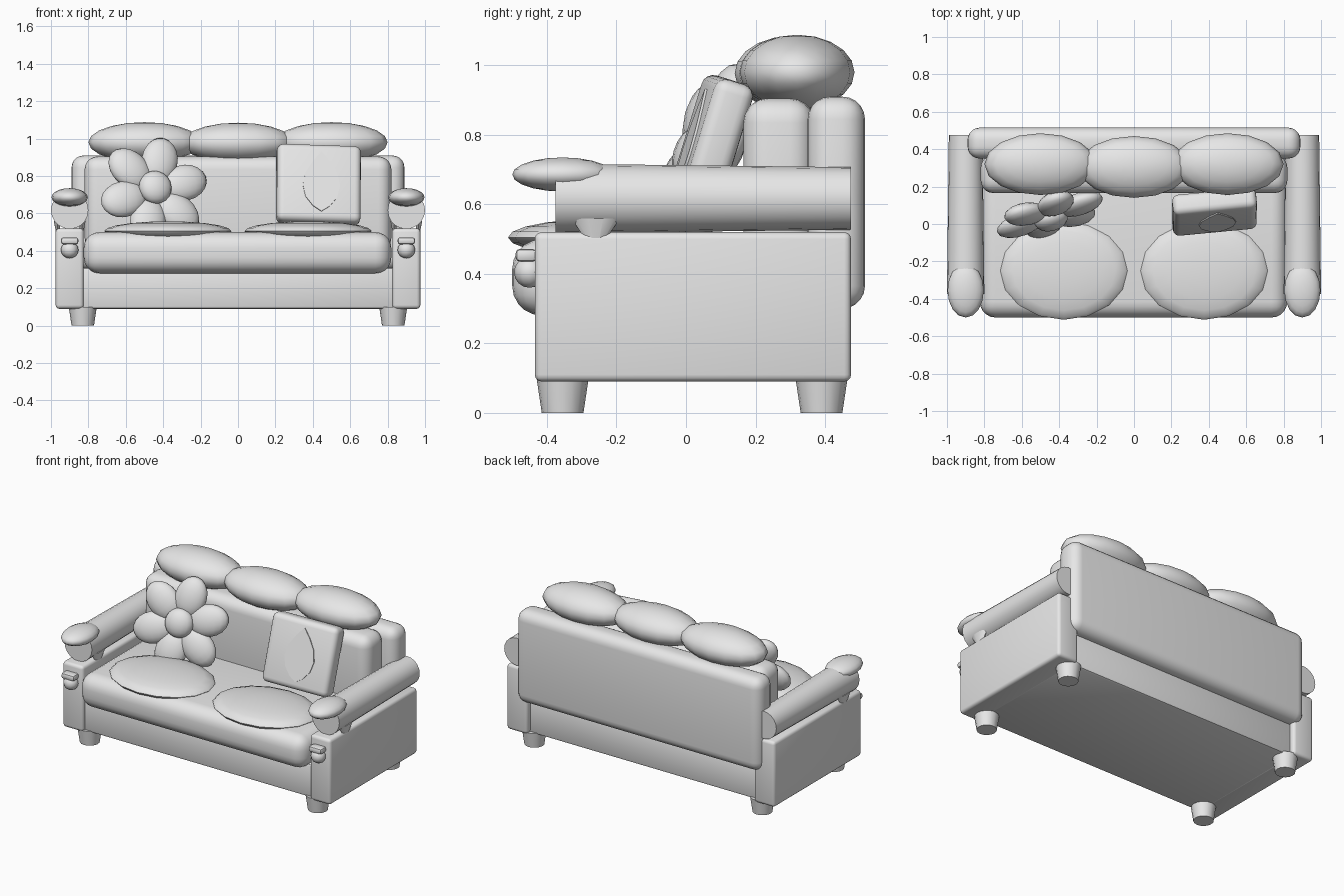
import bpy, bmesh, math
from mathutils import Matrix, Vector

if "Cube" in bpy.data.objects:
    bpy.data.objects.remove(bpy.data.objects["Cube"])

grey = bpy.data.materials.new("light_grey")
grey.diffuse_color = (0.8, 0.8, 0.8, 1)
grey.use_nodes = True
grey.node_tree.nodes["Principled BSDF"].inputs["Base Color"].default_value = grey.diffuse_color


def finish(name, bm, mat=Matrix(), angle=40):
    bm.transform(mat)
    bmesh.ops.recalc_face_normals(bm, faces=bm.faces)
    me = bpy.data.meshes.new(name)
    bm.to_mesh(me)
    bm.free()
    me.materials.append(grey)
    ob = bpy.data.objects.new(name, me)
    bpy.context.collection.objects.link(ob)
    bpy.ops.object.select_all(action='DESELECT')
    ob.select_set(True)
    bpy.context.view_layer.objects.active = ob
    bpy.ops.object.shade_smooth_by_angle(angle=math.radians(angle))
    return ob


def box(name, lo, hi, bevel, seg=4, mat=Matrix()):
    """Rounded box between two corners."""
    lo, hi = Vector(lo), Vector(hi)
    bm = bmesh.new()
    bmesh.ops.create_cube(bm, size=1)
    bm.transform(Matrix.Translation((lo + hi) / 2) @ Matrix.Diagonal((*(hi - lo), 1)))
    bmesh.ops.bevel(bm, geom=bm.edges[:], offset=bevel, segments=seg,
                    profile=0.5, affect='EDGES')
    return finish(name, bm, mat)


def ellipsoid(name, loc, radii, mat=Matrix(), u=16, v=10):
    bm = bmesh.new()
    bmesh.ops.create_uvsphere(bm, u_segments=u, v_segments=v, radius=1)
    return finish(name, bm, mat @ Matrix.Translation(loc) @ Matrix.Diagonal((*radii, 1)), 60)


def cone(name, loc, r1, r2, h, seg=16, mat=Matrix()):
    bm = bmesh.new()
    bmesh.ops.create_cone(bm, cap_ends=True, segments=seg, radius1=r1, radius2=r2, depth=h)
    return finish(name, bm, Matrix.Translation(loc) @ mat)


def rot(deg, axis):
    return Matrix.Rotation(math.radians(deg), 4, axis)


# Frame and main cushions
box("base", (-0.85, -0.41, 0.09), (0.85, 0.44, 0.31), 0.015, 2)
box("seat_cushion", (-0.825, -0.5, 0.28), (0.82, 0.40, 0.5), 0.085, 5)
box("back_panel", (-0.89, 0.35, 0.30), (0.89, 0.515, 0.91), 0.065, 5)
box("back_cushion", (-0.82, 0.165, 0.40), (0.82, 0.37, 0.905), 0.07, 5)

# Puffy headrest
for x, y, z in ((-0.5, 0.32, 0.98), (0, 0.305, 0.977), (0.5, 0.32, 0.98)):
    ellipsoid("headrest", (x, y, z), (0.30, 0.165, 0.108))

for s in (-1, 1):
    # Seat pads
    ellipsoid("seat_pad", (s * 0.375, -0.25, 0.505), (0.34, 0.262, 0.053))
    # Side panels and legs
    xs = sorted((s * 0.825, s * 0.975))
    box("side_panel", (xs[0], -0.435, 0.09), (xs[1], 0.475, 0.52), 0.02, 3)
    for y in (-0.355, 0.39):
        cone("leg", (s * 0.83, y, 0.05), 0.06, 0.075, 0.1)

    # Arm roll, tapering slightly towards the back
    bm = bmesh.new()
    bmesh.ops.create_cone(bm, cap_ends=True, segments=20, radius1=0.1, radius2=0.09, depth=0.85)
    finish("arm_roll", bm, Matrix.Translation((s * 0.9, 0.05, 0.617)) @ rot(-90, 'X'))
    ellipsoid("arm_pad", (s * 0.9, -0.355, 0.686), (0.097, 0.145, 0.049))

    # Ornaments on the arm front and beneath the roll
    ellipsoid("ornament_drop", (s * 0.9, -0.45, 0.405), (0.047, 0.045, 0.045), u=12, v=8)
    box("ornament_cap", (s * 0.9 - 0.046, -0.49, 0.435), (s * 0.9 + 0.046, -0.43, 0.472), 0.012, 2)
    for x in (0.835, 0.965):
        cone("arm_tassel", (s * x, -0.26, 0.515), 0.01, 0.07, 0.09, 10,
             Matrix.Diagonal((0.3, 1, 1, 1)))

# Flower cushion, leaning back
flower = Matrix.Translation((-0.45, 0.05, 0.72)) @ rot(15, 'Z') @ rot(-17, 'X')
for k in range(6):
    ellipsoid("flower_petal", (0.175, 0, 0), (0.13, 0.055, 0.098),
              flower @ rot(-(15 + 60 * k), 'Y'))
ellipsoid("flower_centre", (0, -0.035, 0.01), (0.09, 0.055, 0.09), flower)

# Square cushion, leaning back
square = Matrix.Translation((0.43, 0.065, 0.752)) @ rot(6, 'Z') @ rot(-17, 'X') @ rot(2, 'Y')
box("square_cushion", (-0.225, -0.058, -0.215), (0.225, 0.058, 0.215), 0.035, 4, square)

# Leaf motif as a thin plate on the square cushion
half = ((0, 0.17), (0.045, 0.115), (0.085, 0.05), (0.1, -0.02), (0.085, -0.085), (0.045, -0.135))
outline = list(half) + [(0, -0.165)] + [(-x, z) for x, z in reversed(half[1:])]
bm = bmesh.new()
face = bm.faces.new([bm.verts.new((x + 0.01, -0.056, z)) for x, z in outline])
new = bmesh.ops.extrude_face_region(bm, geom=[face])["geom"]
bmesh.ops.translate(bm, vec=(0, -0.009, 0), verts=[g for g in new if isinstance(g, bmesh.types.BMVert)])
finish("leaf_motif", bm, square, 30)
